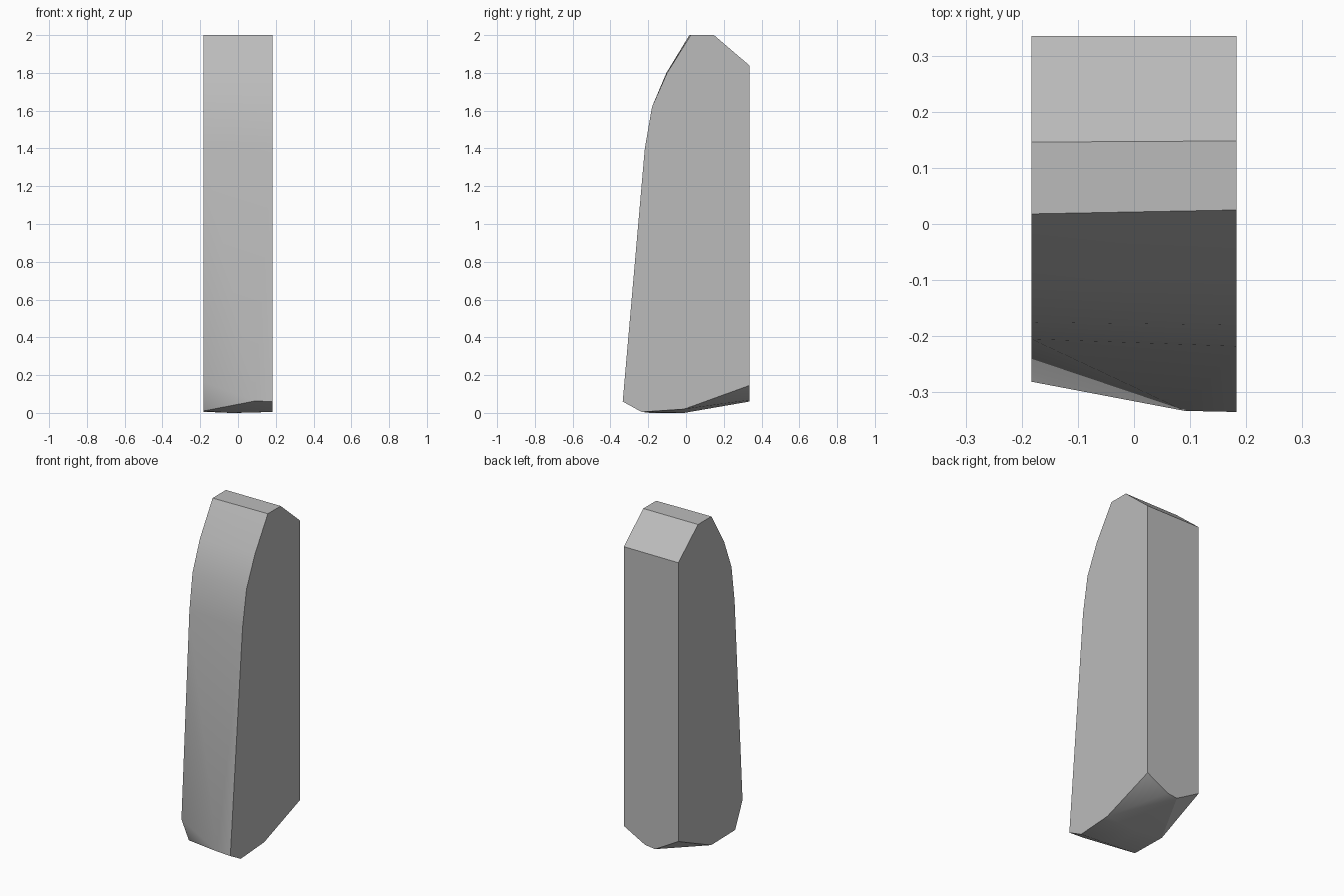
import bpy, bmesh, math

cube = bpy.data.objects.get("Cube")
if cube:
    bpy.data.objects.remove(cube, do_unlink=True)

HALF = 0.183    # half thickness
BACK = 0.335    # rear plane

# Side outlines as (y, z), from the lower front up over the top and round below
left_outline = [(-0.335, 0.06), (-0.218, 1.4), (-0.18, 1.62), (-0.1, 1.8),
                (0.025, 2), (0.148, 2), (BACK, 1.84), (BACK, 0.145),
                (-0.01, 0.02), (-0.235, 0.005)]
right_outline = [(-0.281, 0.165), (-0.205, 1.4), (-0.175, 1.62), (-0.104, 1.8),
                 (0.018, 2), (0.146, 2), (BACK, 1.84), (BACK, 0.148),
                 (0.02, 0.006), (-0.21, 0.01)]
# Corners of the worn underside
underside = [(0.09, -0.333, 0.063), (0.04, BACK, 0.068), (-0.027, BACK, 0.06),
             (-0.01, -0.01, 0), (-0.04, -0.19, 0)]

# Slab body as the convex skin of its corners
bm = bmesh.new()
for x, outline in ((HALF, left_outline), (-HALF, right_outline)):
    for y, z in outline:
        bm.verts.new((x, y, z))
for corner in underside:
    bm.verts.new(corner)
bmesh.ops.convex_hull(bm, input=bm.verts[:])
bmesh.ops.dissolve_limit(bm, angle_limit=math.radians(0.5),
                         verts=bm.verts[:], edges=bm.edges[:])
bmesh.ops.recalc_face_normals(bm, faces=bm.faces[:])
mesh = bpy.data.meshes.new("stone_slab")
bm.to_mesh(mesh)
bm.free()
slab = bpy.data.objects.new("stone_slab", mesh)
bpy.context.collection.objects.link(slab)

# Plain grey stone
grey = (0.5, 0.5, 0.5, 1)
mat = bpy.data.materials.new("grey_stone")
mat.use_nodes = True
mat.diffuse_color = grey
mat.node_tree.nodes["Principled BSDF"].inputs["Base Color"].default_value = grey
mesh.materials.append(mat)

# Soft front curve, crisp corners
bpy.context.view_layer.objects.active = slab
slab.select_set(True)
bpy.ops.object.shade_smooth_by_angle(angle=math.radians(30))
